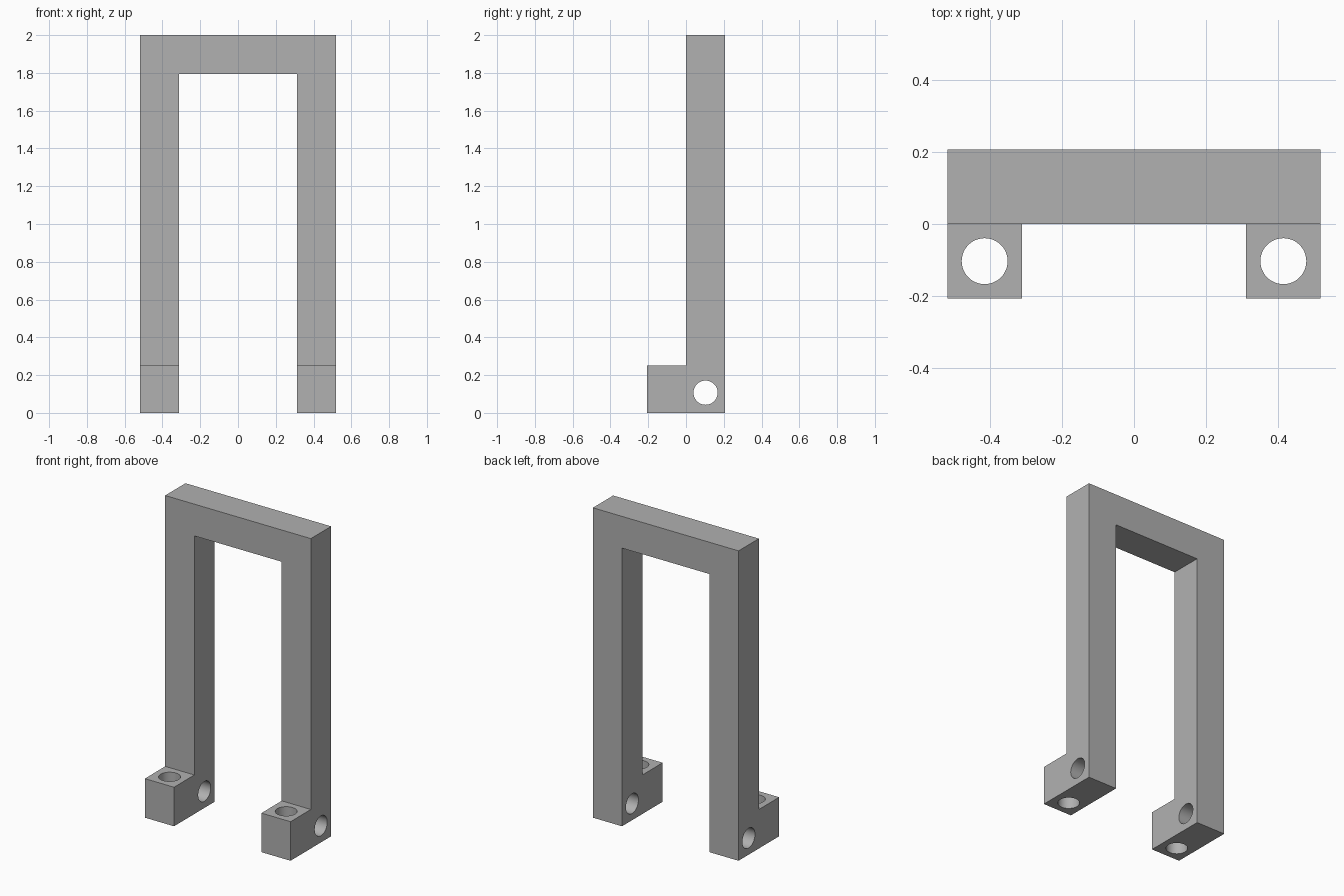
import bpy, bmesh, math
from mathutils import Matrix, Vector

if "Cube" in bpy.data.objects:
    bpy.data.objects.remove(bpy.data.objects["Cube"], do_unlink=True)

OUT, INN = 0.52, 0.312           # outer and inner half widths
DEPTH, HEIGHT = 0.207, 2.0       # bar depth and overall height
BEAM, FOOT = 1.795, 0.252        # underside of the beam, top of the feet
HOLE = 0.064
MID = (OUT + INN) / 2

grey = bpy.data.materials.new("plain grey")
grey.use_nodes = True
colour = (0.44, 0.44, 0.44, 1)
grey.diffuse_color = colour
grey.node_tree.nodes["Principled BSDF"].inputs["Base Color"].default_value = colour


def finish(bm, name):
    mesh = bpy.data.meshes.new(name)
    bm.to_mesh(mesh)
    bm.free()
    mesh.materials.append(grey)
    obj = bpy.data.objects.new(name, mesh)
    bpy.context.collection.objects.link(obj)
    return obj


def push(bm, faces, offset):
    """Extrude faces and move the new ends by an offset."""
    new = bmesh.ops.extrude_face_region(bm, geom=faces)["geom"]
    verts = [g for g in new if isinstance(g, bmesh.types.BMVert)]
    bmesh.ops.translate(bm, verts=verts, vec=offset)
    bmesh.ops.delete(bm, geom=faces, context='FACES')


def drill(target, centre, rotation):
    """Cut a round through hole."""
    bm = bmesh.new()
    bmesh.ops.create_cone(bm, cap_ends=True, segments=48, radius1=HOLE, radius2=HOLE,
                          depth=0.6, matrix=Matrix.Translation(centre) @ rotation)
    cutter = finish(bm, "hole_cutter")
    cutter.hide_render = True
    mod = target.modifiers.new("hole", 'BOOLEAN')
    mod.operation, mod.solver, mod.object = 'DIFFERENCE', 'EXACT', cutter
    bpy.context.view_layer.objects.active = target
    bpy.ops.object.modifier_apply(modifier=mod.name)
    bpy.data.objects.remove(cutter, do_unlink=True)


# Arch outline, drawn on the front plane and extruded backwards
bm = bmesh.new()
outline = [(-OUT, 0), (-INN, 0), (-INN, BEAM), (INN, BEAM),
           (INN, 0), (OUT, 0), (OUT, HEIGHT), (-OUT, HEIGHT)]
face = bm.faces.new([bm.verts.new((x, 0, z)) for x, z in outline])
new = bmesh.ops.extrude_face_region(bm, geom=[face])["geom"]
bmesh.ops.translate(bm, vec=(0, DEPTH, 0),
                    verts=[g for g in new if isinstance(g, bmesh.types.BMVert)])

# Feet, pulled forward from the bottom of each leg
bmesh.ops.bisect_plane(bm, geom=bm.verts[:] + bm.edges[:] + bm.faces[:],
                       plane_co=(0, 0, FOOT), plane_no=(0, 0, 1))
bm.normal_update()
soles = [f for f in bm.faces if abs(f.normal.y) > 0.9
         and all(v.co.y < 0.001 and v.co.z < FOOT + 0.001 for v in f.verts)]
push(bm, soles, (0, -DEPTH, 0))
bmesh.ops.recalc_face_normals(bm, faces=bm.faces[:])
bmesh.ops.dissolve_limit(bm, angle_limit=0.01, verts=bm.verts[:], edges=bm.edges[:])
frame = finish(bm, "arch_frame")

# Vertical hole in each foot and sideways hole in each leg
for side in (-1, 1):
    drill(frame, Vector((side * MID, -DEPTH / 2, FOOT / 2)), Matrix.Identity(4))
    drill(frame, Vector((side * MID, DEPTH / 2, 0.107)),
          Matrix.Rotation(math.pi / 2, 4, 'Y'))

bpy.ops.object.select_all(action='DESELECT')
frame.select_set(True)
bpy.context.view_layer.objects.active = frame
bpy.ops.object.shade_smooth_by_angle(angle=math.radians(30))
